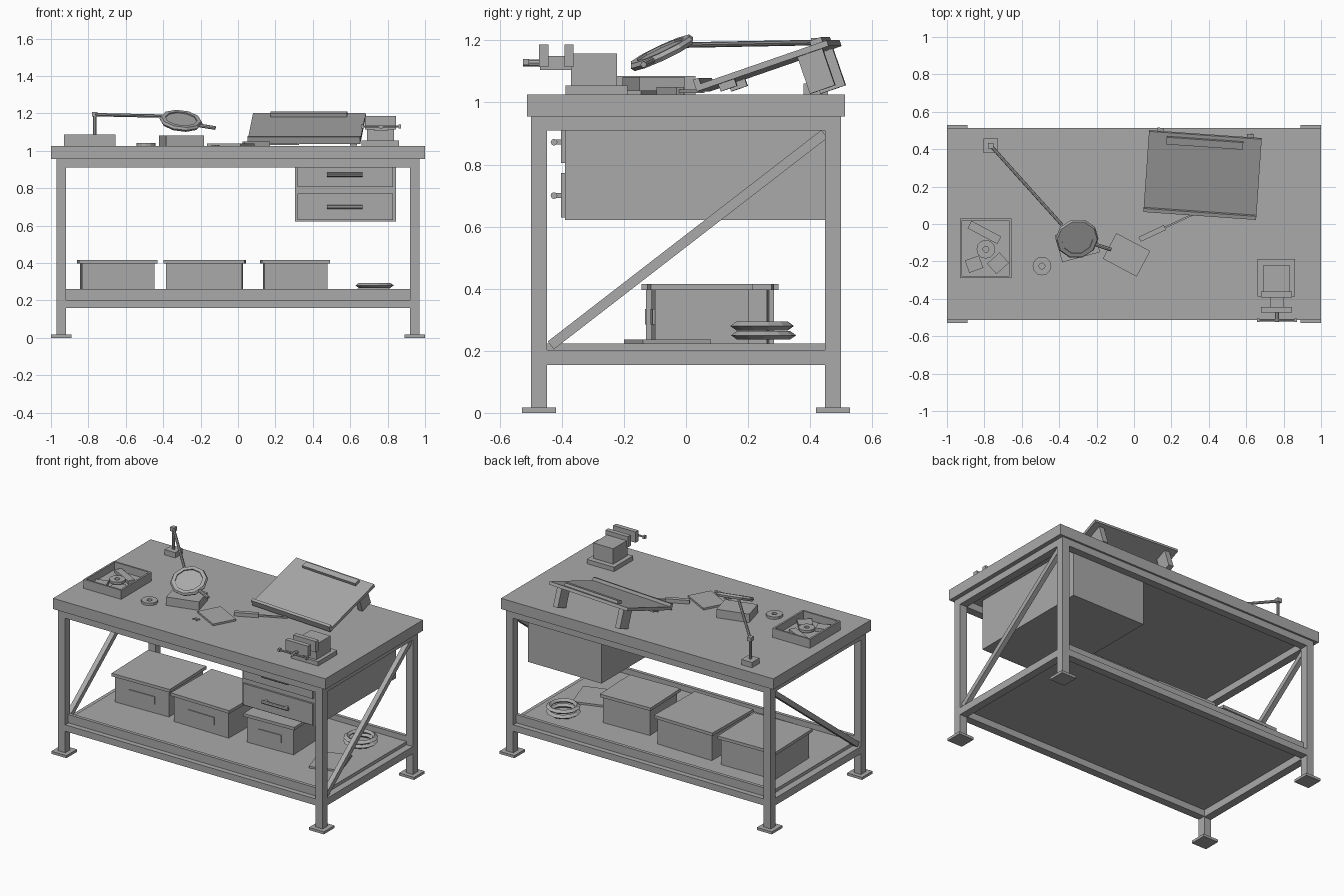
import bpy, bmesh, math
from mathutils import Matrix, Vector, Euler

cube = bpy.data.objects.get("Cube")
if cube:
    bpy.data.objects.remove(cube)

grey = bpy.data.materials.new("workshop grey")
grey.use_nodes = True
grey.diffuse_color = (0.4, 0.4, 0.4, 1)
grey.node_tree.nodes["Principled BSDF"].inputs["Base Color"].default_value = (0.4, 0.4, 0.4, 1)


def place(x, y, z, rx=0, ry=0, rz=0):
    angles = [math.radians(a) for a in (rx, ry, rz)]
    return Matrix.Translation((x, y, z)) @ Euler(angles).to_matrix().to_4x4()


def finish(name, bm, matrix):
    bmesh.ops.recalc_face_normals(bm, faces=bm.faces[:])
    mesh = bpy.data.meshes.new(name)
    bm.to_mesh(mesh)
    bm.free()
    mesh.materials.append(grey)
    obj = bpy.data.objects.new(name, mesh)
    obj.matrix_world = matrix
    bpy.context.collection.objects.link(obj)
    return obj


def box(name, x, y, z, matrix=Matrix()):
    """Block from three (low, high) ranges."""
    bm = bmesh.new()
    bmesh.ops.create_cube(bm, size=1)
    for v in bm.verts:
        v.co = [sum(r) / 2 + c * (r[1] - r[0]) for r, c in zip((x, y, z), v.co)]
    return finish(name, bm, matrix)


def slab(name, width, depth, height, matrix):
    """Block centred on its own base."""
    return box(name, (-width / 2, width / 2), (-depth / 2, depth / 2), (0, height), matrix)


def lathe(name, profile, sides, matrix):
    """Closed ring made by spinning a (radius, height) section."""
    bm = bmesh.new()
    rings = []
    for i in range(sides):
        a = math.tau * i / sides
        rings.append([bm.verts.new((r * math.cos(a), r * math.sin(a), h)) for r, h in profile])
    n = len(profile)
    for i in range(sides):
        a, b = rings[i], rings[(i + 1) % sides]
        for j in range(n):
            k = (j + 1) % n
            bm.faces.new((a[j], b[j], b[k], a[k]))
    return finish(name, bm, matrix)


def rod(name, start, end, radius, sides=8):
    start, end = Vector(start), Vector(end)
    d = end - start
    bm = bmesh.new()
    bmesh.ops.create_cone(bm, cap_ends=True, segments=sides, radius1=radius,
                          radius2=radius, depth=d.length)
    m = Matrix.Translation((start + end) / 2) @ d.to_track_quat('Z', 'Y').to_matrix().to_4x4()
    return finish(name, bm, m)


def span(c, half):
    return (c - half, c + half)


TOP = 1.026

# Table frame
box("table_top", (-1, 1), (-0.512, 0.512), (0.955, TOP))
for sx, side in ((-1, "right"), (1, "left")):
    for sy, end in ((-1, "front"), (1, "back")):
        x, y = sx * 0.945, sy * 0.473
        box(f"{end}_{side}_leg", span(x, 0.026), span(y, 0.026), (0.017, 0.955))
        box(f"{end}_{side}_foot", span(x, 0.055), span(y, 0.055), (0, 0.017))
    box(f"{side}_upper_rail", span(sx * 0.945, 0.026), (-0.447, 0.447), (0.91, 0.955))
    box(f"{side}_lower_rail", span(sx * 0.945, 0.026), (-0.447, 0.447), (0.155, 0.203))
    slope = math.degrees(math.atan2(0.68, 0.88))
    box(f"{side}_brace", span(0, 0.016), (-0.557, 0.557), span(0, 0.016),
        place(sx * 0.945, 0.005, 0.558, rx=slope))
for sy, end in ((-1, "front"), (1, "back")):
    box(f"{end}_upper_rail", (-0.919, 0.919), span(sy * 0.473, 0.026), (0.91, 0.955))
    box(f"{end}_lower_rail", (-0.919, 0.919), span(sy * 0.473, 0.026), (0.16, 0.203))
    box(f"{end}_shelf_lip", (-0.919, 0.919), span(sy * 0.458, 0.011), (0.213, 0.26))
box("lower_shelf", (-0.925, 0.925), (-0.465, 0.465), (0.203, 0.224))

# Drawer cabinet
box("drawer_cabinet", (0.305, 0.845), (-0.39, 0.45), (0.622, 0.955))
for label, low, high, grip in (("upper", 0.805, 0.915, 0.872), ("lower", 0.63, 0.772, 0.7)):
    box(f"{label}_drawer_front", (0.317, 0.83), (-0.402, -0.39), (low, high))
    rod(f"{label}_drawer_handle", (0.475, -0.425, grip), (0.665, -0.425, grip), 0.011)
    for x in (0.495, 0.645):
        box(f"{label}_handle_post", span(x, 0.008), (-0.42, -0.4), span(grip, 0.008))

# Storage boxes with lids
for i, (x, y, w, d, turn) in enumerate(((-0.645, 0.093, 0.41, 0.39, 1.5),
                                        (-0.178, 0.07, 0.425, 0.41, -1),
                                        (0.305, 0.045, 0.355, 0.32, 2))):
    m = place(x, y, 0.224, rz=turn)
    slab(f"storage_box_{i}", w - 0.02, d - 0.02, 0.172, m)
    slab(f"storage_lid_{i}", w + 0.01, d + 0.01, 0.02, m @ place(0, 0, 0.172))
    box(f"storage_label_{i}", span(0, w * 0.23), (-d / 2 + 0.004, -d / 2 + 0.01), (0.06, 0.11), m)

# Cable coil and flat sheet on the shelf
coil = [(0.07, 0), (0.085, -0.014), (0.105, 0), (0.085, 0.014)]
lathe("cable_coil_lower", coil, 12, place(0.725, 0.25, 0.25))
lathe("cable_coil_upper", coil, 12, place(0.73, 0.245, 0.28, rz=12))
slab("shelf_sheet", 0.2, 0.23, 0.012, place(0.72, -0.06, 0.224, rz=18))

# Parts tray
cx, cy, hx, hy = -0.793, -0.13, 0.138, 0.16
box("tray_floor", span(cx, hx), span(cy, hy), (TOP, TOP + 0.01))
for s in (-1, 1):
    box("tray_side", span(cx + s * (hx - 0.006), 0.006), span(cy, hy), (TOP, 1.086))
    box("tray_end", span(cx, hx), span(cy + s * (hy - 0.006), 0.006), (TOP, 1.086))
for x, y, w, d, turn in ((-0.8, -0.045, 0.18, 0.045, -28), (-0.855, -0.215, 0.08, 0.07, 20),
                         (-0.727, -0.21, 0.09, 0.075, 42)):
    slab("tray_part", w, d, 0.022, place(x, y, TOP + 0.01, rz=turn))
washer = [(0.016, 0), (0.05, 0), (0.05, 0.016), (0.016, 0.016)]
lathe("tray_washer", washer, 12, place(-0.792, -0.135, TOP + 0.025))
lathe("loose_washer", washer, 12, place(-0.492, -0.225, TOP))

# Magnifier on a swing arm
slab("magnifier_base", 0.078, 0.078, 0.035, place(-0.765, 0.418, TOP))
rod("magnifier_post", (-0.765, 0.418, 1.05), (-0.765, 0.418, 1.2), 0.009)
slab("magnifier_joint", 0.03, 0.03, 0.026, place(-0.765, 0.418, 1.182))
rod("magnifier_arm", (-0.765, 0.418, 1.193), (-0.385, -0.005, 1.185), 0.009)
lens = place(-0.305, -0.078, 1.16, rx=25, ry=7)
lathe("magnifier_rim", [(0.085, -0.013), (0.108, -0.013), (0.116, 0),
                        (0.108, 0.013), (0.085, 0.013)], 10, lens)
bm = bmesh.new()
bmesh.ops.create_cone(bm, cap_ends=True, segments=10, radius1=0.09, radius2=0.09, depth=0.012)
finish("magnifier_lens", bm, lens)
rod("magnifier_grip", (-0.205, -0.11, 1.135), (-0.122, -0.137, 1.122), 0.01)

# Instrument box, card, pen tool and scrap
slab("instrument_box", 0.21, 0.15, 0.056, place(-0.302, -0.105, TOP, rz=15))
slab("flat_card", 0.205, 0.155, 0.012, place(-0.04, -0.165, TOP, rz=-28))
box("tool_handle", (0, 0.15), span(0, 0.014), (0, 0.024), place(0.03, -0.082, TOP, rz=25))
box("tool_blade", (0.15, 0.325), span(0, 0.005), (0.005, 0.015), place(0.03, -0.082, TOP, rz=25))
for turn in (20, 130):
    slab("scrap_wire", 0.045, 0.007, 0.006, place(-0.12, -0.265, TOP, rz=turn))

# Tilted drawing board
board = place(0.367, 0.265, 1.118, rz=-4) @ place(0, 0, 0, rx=19)
box("drawing_board", span(0, 0.302), span(0, 0.225), span(0, 0.01), board)
box("board_ledge", span(0, 0.302), (-0.225, -0.205), (0.01, 0.03), board)
box("board_clip", span(0, 0.205), (0.165, 0.205), (0.01, 0.028), board)
for s in (-1, 1):
    box("board_back_leg", span(s * 0.24, 0.018), (0.115, 0.2), (-0.135, -0.01), board)
    box("board_front_foot", span(s * 0.24, 0.018), (-0.155, -0.1), (-0.034, -0.01), board)

# Bench vise
box("vise_base", (0.66, 0.86), (-0.388, -0.188), (TOP, 1.055))
box("vise_body", (0.69, 0.835), (-0.37, -0.222), (1.055, 1.157))
box("vise_slide", (0.73, 0.8), (-0.47, -0.36), (1.105, 1.15))
for name, y in (("vise_back_jaw", -0.377), ("vise_front_jaw", -0.458)):
    box(name, (0.68, 0.845), span(y, 0.015), (1.115, 1.186))
rod("vise_screw", (0.764, -0.525, 1.127), (0.764, -0.46, 1.127), 0.011)
rod("vise_handle", (0.665, -0.515, 1.13), (0.865, -0.515, 1.13), 0.006)
for x in (0.665, 0.865):
    slab("vise_handle_knob", 0.014, 0.02, 0.02, place(x, -0.515, 1.12))
